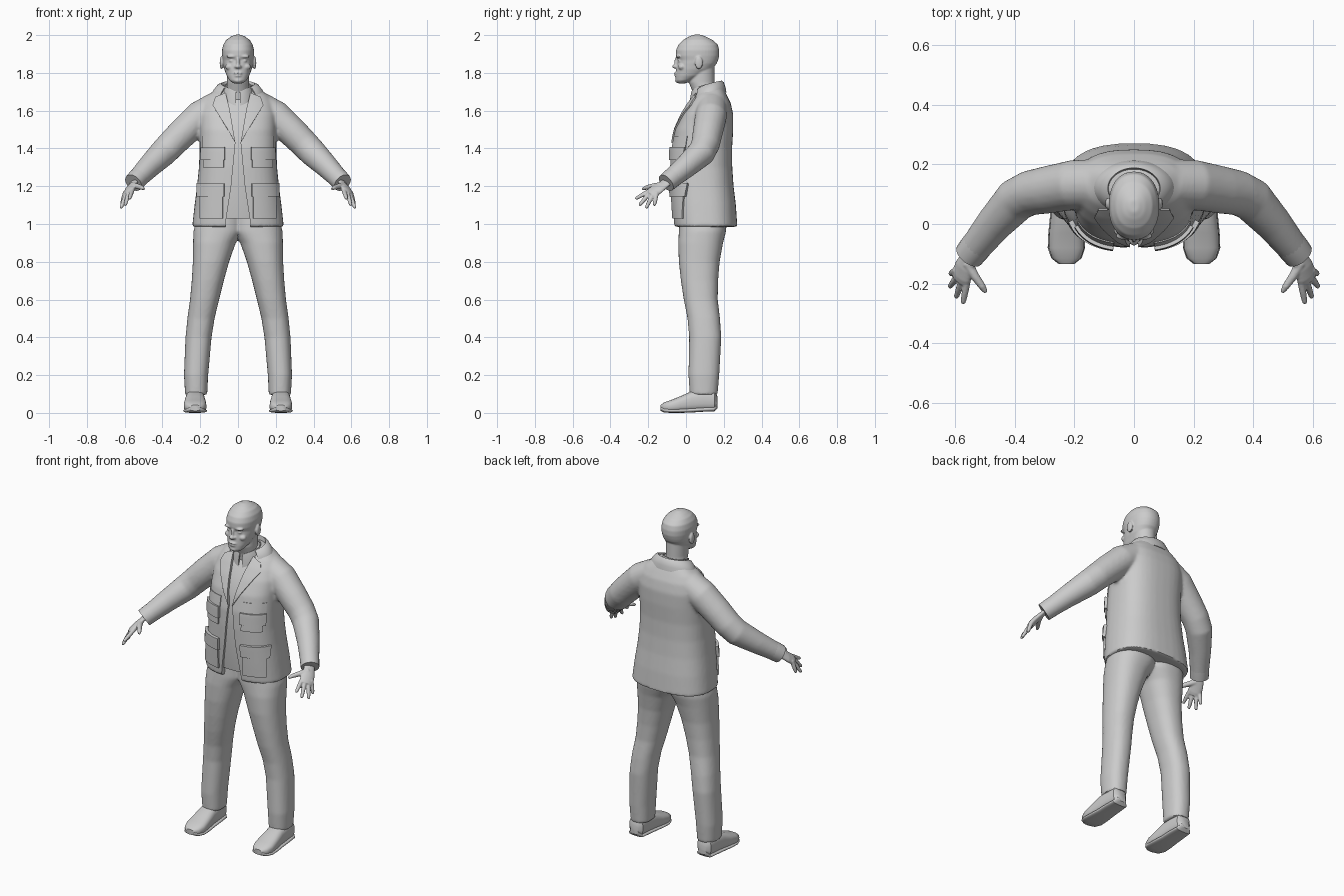
import bpy, bmesh, math
from mathutils import Vector, Matrix
from mathutils.bvhtree import BVHTree

if "Cube" in bpy.data.objects:
    bpy.data.objects.remove(bpy.data.objects["Cube"])


def oval(x0, x1, y0, y1, z, e=2.4, n=40):
    """Horizontal superellipse ring."""
    ring = []
    for i in range(n):
        a = 2 * math.pi * i / n
        c, s = math.cos(a), math.sin(a)
        ring.append(Vector(((x0 + x1) / 2 + (x1 - x0) / 2 * math.copysign(abs(c) ** (2 / e), c),
                            (y0 + y1) / 2 + (y1 - y0) / 2 * math.copysign(abs(s) ** (2 / e), s), z)))
    return ring


def loft(bm, rings):
    rows = [[bm.verts.new(p) for p in r] for r in rings]
    n = len(rows[0])
    for a, b in zip(rows, rows[1:]):
        for i in range(n):
            bm.faces.new((a[i], a[(i + 1) % n], b[(i + 1) % n], b[i]))
    bm.faces.new(rows[0][::-1])
    bm.faces.new(rows[-1])


def tube(bm, pts, radii, wide=Vector((0, 1, 0)), flat=1.0, n=20):
    """Tube along points; 'flat' squashes it across the 'wide' direction."""
    pts = [Vector(p) for p in pts]
    rings = []
    for i, (p, r) in enumerate(zip(pts, radii)):
        t = (pts[min(i + 1, len(pts) - 1)] - pts[max(i - 1, 0)]).normalized()
        u = (wide - t * wide.dot(t)).normalized()
        v = t.cross(u)
        rings.append([p + u * r * math.cos(2 * math.pi * k / n) + v * r * flat * math.sin(2 * math.pi * k / n)
                      for k in range(n)])
    loft(bm, rings)


def ball(bm, c, r):
    bmesh.ops.create_uvsphere(bm, u_segments=20, v_segments=12, radius=1,
                              matrix=Matrix.Translation(c) @ Matrix.Diagonal((*r, 1)))


def make(name, bm):
    bmesh.ops.recalc_face_normals(bm, faces=bm.faces)
    me = bpy.data.meshes.new(name)
    bm.to_mesh(me)
    bm.free()
    ob = bpy.data.objects.new(name, me)
    bpy.context.collection.objects.link(ob)
    return ob


def bake(ob):
    dg = bpy.context.evaluated_depsgraph_get()
    me = bpy.data.meshes.new_from_object(ob.evaluated_get(dg))
    ob.modifiers.clear()
    ob.data = me
    return ob


def blend(ob, voxel, smooth):
    """Fuse overlapping volumes into one soft skin."""
    m = ob.modifiers.new("fuse", 'REMESH')
    m.mode, m.voxel_size = 'VOXEL', voxel
    if smooth:
        s = ob.modifiers.new("soften", 'SMOOTH')
        s.factor, s.iterations = 0.5, smooth
    return bake(ob)


def flip(p, s):
    return (p[0] * s, p[1], p[2])


# Head: skull loft, neck and facial features fused
bm = bmesh.new()
skull = [(1.745, .026, -.044, .0), (1.76, .045, -.054, .03), (1.785, .06, -.055, .09), (1.82, .073, -.052, .14),
         (1.85, .079, -.048, .163), (1.868, .081, -.045, .17), (1.89, .084, -.054, .176), (1.92, .085, -.053, .176),
         (1.95, .078, -.04, .168), (1.975, .062, -.014, .14), (1.992, .038, .015, .105), (2.002, .015, .04, .08)]
loft(bm, [oval(-w, w, a, b, z, 2.2) for z, w, a, b in skull])
loft(bm, [oval(-w, w, a, b, z, 2) for z, w, a, b in
          [(1.62, .07, .045, .165), (1.70, .06, .035, .155), (1.75, .058, .015, .15), (1.83, .06, .02, .15)]])
ball(bm, (0, -.058, 1.834), (.015, .015, .011))
ball(bm, (0, -.05, 1.855), (.009, .012, .03))
ball(bm, (0, -.052, 1.798), (.025, .012, .006))
ball(bm, (0, -.050, 1.785), (.021, .012, .006))
ball(bm, (0, -.044, 1.76), (.022, .014, .013))
for s in (-1, 1):
    ball(bm, (s * .032, -.04, 1.887), (.03, .014, .008))
    ball(bm, (s * .031, -.031, 1.864), (.016, .013, .009))
    ball(bm, (s * .042, -.022, 1.832), (.026, .02, .018))
    ball(bm, (s * .012, -.05, 1.832), (.009, .011, .008))
    ball(bm, (s * .088, .068, 1.853), (.009, .021, .034))
blend(make("head", bm), .0045, 3)

# Hands: palm, fingers and thumb fused
finger_ends = [((.562, -.20, 1.172), (.575, -.268, 1.133)), ((.58, -.195, 1.16), (.598, -.248, 1.098)),
               ((.594, -.178, 1.152), (.62, -.212, 1.083)), ((.602, -.158, 1.152), (.617, -.168, 1.097))]
for s in (-1, 1):
    bm = bmesh.new()
    across = Vector((-.045 * s, -.045, .025)).normalized()
    tube(bm, [flip(p, s) for p in [(.54, -.085, 1.235), (.558, -.12, 1.208), (.57, -.145, 1.19),
                                   (.58, -.175, 1.168), (.585, -.19, 1.156)]],
         [.031, .032, .038, .04, .034], across, .45)
    for a, b in finger_ends:
        a, b = Vector(flip(a, s)), Vector(flip(b, s))
        tube(bm, [a.lerp(b, t) for t in (-.3, .45, .9, 1)], [.012, .0115, .009, .005], n=12)
    tube(bm, [flip(p, s) for p in [(.56, -.13, 1.205), (.535, -.175, 1.2), (.51, -.21, 1.193), (.497, -.23, 1.185)]],
         [.018, .015, .012, .007], n=12)
    blend(make("hand", bm), .004, 2)

# Shoes: upper and sole lofted from heel to toe
shoe = [(.167, .03, .085, .025), (.15, .012, .12, .045), (.09, .01, .125, .05), (.03, .006, .115, .052),
        (-.03, .003, .088, .058), (-.08, .002, .068, .06), (-.115, .006, .056, .048), (-.134, .015, .042, .024)]


def shoe_ring(cx, y, z0, z1, w):
    return [Vector((p.x, y, p.y)) for p in oval(cx - w, cx + w, z0, z1, 0, 2.7, 28)]


for s in (-1, 1):
    bm = bmesh.new()
    loft(bm, [shoe_ring(s * .227, *r) for r in shoe])
    make("shoe", bm)
    bm = bmesh.new()
    loft(bm, [shoe_ring(s * .227, y, max(0, z0 - .004), z0 + .02, w + .003) for y, z0, z1, w in shoe])
    make("shoe_sole", bm)

# Trousers: two legs fused at the hips
leg = [(.095, .163, .28, .02, .167), (.2, .158, .286, .013, .176), (.4, .14, .278, .017, .187),
       (.5, .124, .268, .008, .18), (.6, .1, .254, -.012, .168), (.7, .075, .245, -.027, .17),
       (.8, .047, .239, -.038, .178), (.9, .012, .238, -.041, .196), (.96, -.03, .236, -.038, .212),
       (1.07, -.04, .21, -.03, .22)]
bm = bmesh.new()
for s in (-1, 1):
    loft(bm, [oval(s * a, s * b, c, d, z, 2.3) for z, a, b, c, d in leg])
blend(make("trousers", bm), .009, 4)

# Jacket: body and sleeves fused, then the front opening is cut
body = [(.985, .243, -.064, .272), (1.1, .23, -.072, .264), (1.2, .217, -.078, .252), (1.3, .207, -.08, .245),
        (1.4, .203, -.077, .244), (1.5, .203, -.058, .25), (1.58, .203, -.022, .25), (1.64, .187, .015, .237),
        (1.68, .162, .045, .218), (1.71, .122, .072, .203), (1.735, .088, .085, .185)]
arm = [(.12, .135, 1.615), (.2, .132, 1.57), (.29, .115, 1.485), (.35, .104, 1.425), (.395, .082, 1.378),
       (.47, .0, 1.305), (.55, -.10, 1.222)]
bm = bmesh.new()
loft(bm, [oval(-w, w, a, b, z, 2.6) for z, w, a, b in body])
for s in (-1, 1):
    tube(bm, [flip(p, s) for p in arm], [.082, .084, .08, .076, .074, .062, .05])
jacket = blend(make("jacket", bm), .009, 5)
dg = bpy.context.evaluated_depsgraph_get()
surface = BVHTree.FromObject(jacket, dg)

bm = bmesh.new()
gap = [(.9, .075, 0), (1.03, .062, 0), (1.2, .036, -.02), (1.43, .014, -.01), (1.6, .05, .05), (1.69, .075, .09)]
loft(bm, [[Vector(c) for c in ((-h, -.4, z), (h, -.4, z), (h, d, z), (-h, d, z))] for z, h, d in gap])
cutter = make("opening_cutter", bm)
cutter.hide_render = True
cut = jacket.modifiers.new("opening", 'BOOLEAN')
cut.operation, cut.solver, cut.object = 'DIFFERENCE', 'EXACT', cutter
bake(jacket)
bpy.data.objects.remove(cutter)

# Shirt showing through the opening
bm = bmesh.new()
loft(bm, [oval(-w * .8, w * .8, a + .012, b - .03, max(z, 1.03)) for z, w, a, b in body[:-1]])
make("shirt", bm)


def patch(name, corners, thick, n=10):
    """Four-cornered cloth piece in x and z, draped on the jacket front."""
    a, b, c, d = [Vector((x, 0, z)) for x, z in corners]
    bm = bmesh.new()
    grid = []
    y = 0
    for j in range(n + 1):
        row = []
        for i in range(n + 1):
            p = a.lerp(b, i / n).lerp(d.lerp(c, i / n), j / n)
            hit = surface.ray_cast(Vector((p.x, -1, p.z)), Vector((0, 1, 0)))[0]
            y = hit.y if hit else y
            row.append(bm.verts.new((p.x, y, p.z)))
        grid.append(row)
    for r, q in zip(grid, grid[1:]):
        for i in range(n):
            bm.faces.new((r[i], r[i + 1], q[i + 1], q[i]))
    ob = make(name, bm)
    m = ob.modifiers.new("cloth", 'SOLIDIFY')
    m.thickness, m.offset = 2 * thick, 0
    return bake(ob)


def box(s, x0, x1, z0, z1):
    return [(s * x0, z1), (s * x1, z1), (s * x1, z0), (s * x0, z0)]


for s in (-1, 1):
    # Pockets with overhanging flaps
    patch("chest_pocket", box(s, .075, .178, 1.30, 1.385), .009)
    patch("chest_pocket_flap", box(s, .068, .186, 1.338, 1.405), .016)
    patch("chest_seam", box(s, .068, .186, 1.405, 1.465), .004)
    patch("hip_pocket", box(s, .08, .198, 1.03, 1.18), .01)
    patch("hip_pocket_flap", box(s, .072, .205, 1.145, 1.215), .017)
    # Lapels
    patch("lapel_upper", [(s * .065, 1.69), (s * .118, 1.668), (s * .132, 1.625), (s * .045, 1.61)], .008)
    patch("lapel_lower", [(s * .045, 1.61), (s * .132, 1.625), (s * .055, 1.5), (s * .014, 1.43)], .008)
    # Sleeve cuffs
    bm = bmesh.new()
    tube(bm, [flip(p, s) for p in [(.518, -.06, 1.255), (.535, -.081, 1.238), (.554, -.105, 1.218)]],
         [.053, .053, .051])
    make("cuff", bm)


def collar(name, start, rows, thick):
    """Open band round the neck; each row is half width, y centre, half depth, back z, front z."""
    bm = bmesh.new()
    grid = []
    for w, cy, ry, zb, zf in rows:
        row = []
        for i in range(41):
            a = math.radians(start + (360 - 2 * start) * i / 40)
            f = abs(1 - i / 20) ** 2
            row.append(bm.verts.new((w * math.sin(a), cy - ry * math.cos(a), zb + (zf - zb) * f)))
        grid.append(row)
    for r, q in zip(grid, grid[1:]):
        for i in range(40):
            bm.faces.new((r[i], r[i + 1], q[i + 1], q[i]))
    ob = make(name, bm)
    m = ob.modifiers.new("cloth", 'SOLIDIFY')
    m.thickness, m.offset = thick, 0
    bake(ob)


collar("jacket_collar", 45, [(.138, .12, .09, 1.695, 1.655), (.128, .12, .086, 1.72, 1.685),
                             (.105, .12, .077, 1.748, 1.715), (.09, .12, .07, 1.755, 1.72),
                             (.084, .12, .066, 1.72, 1.69)], .008)
collar("shirt_collar", 8, [(.082, .095, .074, 1.69, 1.62), (.075, .095, .07, 1.73, 1.67),
                           (.068, .095, .064, 1.748, 1.70)], .006)

# One grey material and smooth shading
grey = bpy.data.materials.new("grey")
grey.diffuse_color = (.6, .6, .6, 1)
grey.use_nodes = True
grey.node_tree.nodes["Principled BSDF"].inputs["Base Color"].default_value = grey.diffuse_color
for ob in bpy.context.scene.objects:
    ob.data.materials.clear()
    ob.data.materials.append(grey)
    ob.select_set(True)
    bpy.context.view_layer.objects.active = ob
bpy.ops.object.shade_smooth_by_angle(angle=math.radians(40))
